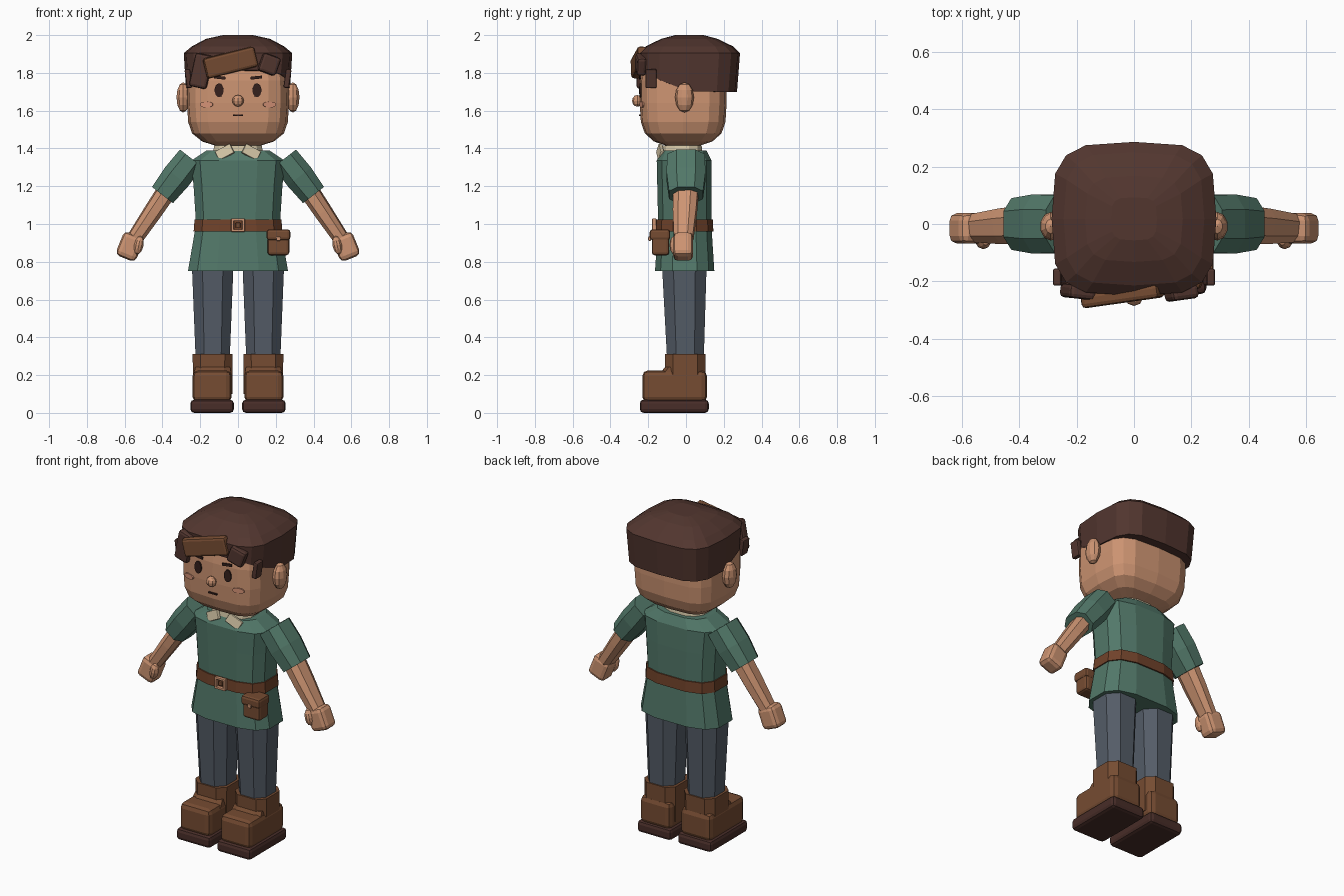
import bpy, bmesh, math
from mathutils import Matrix, Vector

default_cube = bpy.data.objects.get("Cube")
if default_cube:
    bpy.data.objects.remove(default_cube, do_unlink=True)


def material(name, red, green, blue):
    linear = [((c / 255 + 0.055) / 1.055) ** 2.4 for c in (red, green, blue)] + [1]
    mat = bpy.data.materials.new(name)
    mat.use_nodes = True
    mat.diffuse_color = linear
    mat.node_tree.nodes["Principled BSDF"].inputs["Base Color"].default_value = linear
    return mat


skin = material("skin", 205, 148, 114)
blush = material("blush", 212, 146, 118)
hair_brown = material("hair brown", 82, 54, 47)
tunic_green = material("tunic green", 82, 120, 105)
trouser_grey = material("trouser grey", 84, 92, 103)
leather = material("leather", 118, 76, 50)
belt_brown = material("belt brown", 112, 66, 42)
sole_brown = material("sole brown", 72, 45, 40)
cream = material("cream", 212, 198, 166)
dark = material("dark features", 52, 32, 28)


def finish(name, bm, mat, matrix=None, bevel=0):
    """Turn a bmesh into a named flat-shaded object."""
    if matrix:
        bm.transform(matrix)
    bmesh.ops.recalc_face_normals(bm, faces=bm.faces)
    mesh = bpy.data.meshes.new(name)
    bm.to_mesh(mesh)
    bm.free()
    mesh.materials.append(mat)
    obj = bpy.data.objects.new(name, mesh)
    bpy.context.collection.objects.link(obj)
    if bevel:
        mod = obj.modifiers.new("soft edges", "BEVEL")
        mod.width, mod.segments = bevel, 2
    return obj


def outline(sides, power, phase):
    """Unit superellipse, scaled to touch its bounding square."""
    pts = []
    for i in range(sides):
        a = math.tau * (i + phase) / sides
        pts.append([math.copysign(abs(f) ** (2 / power), f) for f in (math.cos(a), math.sin(a))])
    big = max(max(p) for p in pts)
    return [(x / big, y / big) for x, y in pts]


def loft(name, rings, mat, sides=8, power=2.5, phase=0.5, matrix=None, height=None):
    """Skin rings of (z, half width, half depth, y centre); height may bend a ring."""
    bm = bmesh.new()
    loops = []
    for k, (z, rx, ry, cy) in enumerate(rings):
        loop = []
        for x, y in outline(sides, power, phase):
            top = height(k, z, y * ry + cy) if height else z
            loop.append(bm.verts.new((x * rx, y * ry + cy, top)))
        loops.append(loop)
    for low, high in zip(loops, loops[1:]):
        for i in range(sides):
            j = (i + 1) % sides
            bm.faces.new((low[i], low[j], high[j], high[i]))
    bm.faces.new(loops[0])
    bm.faces.new(loops[-1])
    return finish(name, bm, mat, matrix)


def place(loc, rot=(0, 0, 0)):
    turn = Matrix.Identity(4)
    for angle, axis in zip(rot, "XYZ"):
        turn = Matrix.Rotation(math.radians(angle), 4, axis) @ turn
    return Matrix.Translation(loc) @ turn


def box(name, loc, size, mat, rot=(0, 0, 0), bevel=0.015):
    bm = bmesh.new()
    bmesh.ops.create_cube(bm, size=1, matrix=Matrix.Diagonal((*size, 1)))
    return finish(name, bm, mat, place(loc, rot), bevel)


def ball(name, loc, size, mat, rot=(0, 0, 0), u=10, v=6):
    bm = bmesh.new()
    bmesh.ops.create_uvsphere(bm, u_segments=u, v_segments=v, radius=0.5,
                              matrix=Matrix.Diagonal((*size, 1)))
    return finish(name, bm, mat, place(loc, rot))


def plate(name, loc, width, height, mat, turn=0):
    """Thin oval facing forward."""
    bm = bmesh.new()
    bmesh.ops.create_cone(bm, cap_ends=True, segments=14, radius1=0.5, radius2=0.5, depth=0.009)
    bm.transform(Matrix.Diagonal((width, height, 1, 1)))
    return finish(name, bm, mat, place(loc, (90, 0, turn)))


def limb(name, start, end, radii, mat):
    """Tapered tube between two points."""
    a, b = Vector(start), Vector(end)
    aim = Vector((0, 0, 1)).rotation_difference(b - a).to_matrix().to_4x4()
    last = len(radii) - 1
    rings = [((b - a).length * k / last, rx, ry, 0) for k, (rx, ry) in enumerate(radii)]
    return loft(name, rings, mat, matrix=Matrix.Translation(a) @ aim)


# Tunic, belt and collar
loft("tunic", [(0.75, 0.265, 0.157, -0.007), (0.97, 0.227, 0.143, -0.007),
               (1.03, 0.224, 0.141, -0.007), (1.2, 0.235, 0.144, -0.008),
               (1.335, 0.248, 0.145, -0.01), (1.39, 0.165, 0.118, -0.01)],
     tunic_green, sides=12, power=3)
loft("belt", [(0.96, 0.235, 0.152, -0.007), (1.025, 0.23, 0.149, -0.007)],
     belt_brown, sides=12, power=3)
loft("neck", [(1.35, 0.1, 0.085, -0.015), (1.46, 0.1, 0.085, -0.015)], skin, sides=12)
loft("collar", [(1.37, 0.135, 0.11, -0.022), (1.415, 0.125, 0.105, -0.022)], cream, sides=12)
for name, s in (("left", 1), ("right", -1)):
    box(name + "_collar_flap", (0.07 * s, -0.137, 1.38), (0.09, 0.02, 0.055), cream,
        (-12, 28 * s, 8 * s), 0.004)

# Buckle as a raised frame
for s in (-1, 1):
    box("buckle_side", (0.029 * s, -0.168, 0.994), (0.014, 0.022, 0.072), skin, bevel=0.004)
    box("buckle_bar", (0, -0.168, 0.994 + 0.029 * s), (0.072, 0.022, 0.014), skin, bevel=0.004)
box("buckle_centre", (0, -0.164, 0.994), (0.026, 0.018, 0.026), leather, bevel=0.004)

# Belt pouch
box("pouch", (0.214, -0.135, 0.892), (0.115, 0.092, 0.115), leather)
box("pouch_lid", (0.214, -0.138, 0.943), (0.126, 0.108, 0.058), leather)
box("pouch_clasp", (0.214, -0.193, 0.922), (0.022, 0.014, 0.022), skin, bevel=0.004)

# Head with tapered jaw
loft("head", [(1.415, 0.12, 0.09, -0.015), (1.437, 0.19, 0.155, -0.015),
              (1.48, 0.243, 0.203, -0.015), (1.54, 0.264, 0.224, -0.015),
              (1.64, 0.27, 0.23, -0.015), (1.76, 0.268, 0.229, -0.015),
              (1.88, 0.25, 0.21, -0.015)], skin, sides=16, power=3.8, phase=0)


# Hair cap whose rim rises toward the forehead
def rim(k, z, y):
    return z if k > 1 else 1.7 + 0.12 * max(0, (0.03 - y) / 0.28) ** 1.3


loft("hair", [(1.7, 0.2, 0.18, 0.012), (1.7, 0.275, 0.258, 0.012), (1.905, 0.287, 0.268, 0.018),
              (1.94, 0.245, 0.232, 0.018), (1.98, 0.17, 0.15, 0.018), (2.0, 0.08, 0.075, 0.018)],
     hair_brown, sides=16, power=3.6, phase=0, height=rim)
box("fringe_centre", (-0.04, -0.25, 1.855), (0.28, 0.05, 0.11), leather, (0, -14, 8))
box("fringe_right", (-0.195, -0.235, 1.81), (0.095, 0.05, 0.18), hair_brown, (0, 12, -6))
box("fringe_left", (0.165, -0.24, 1.845), (0.1, 0.05, 0.1), hair_brown, (0, 20, 8))
for s in (-1, 1):
    box("temple_lock", (0.262 * s, -0.185, 1.77), (0.03, 0.06, 0.1), hair_brown, (0, 8 * s, 0), 0.008)

# Face
ball("nose", (0, -0.258, 1.652), (0.062, 0.055, 0.062), skin, u=8, v=6)
box("mouth", (0, -0.244, 1.575), (0.055, 0.009, 0.009), dark, bevel=0)
for name, s in (("left", 1), ("right", -1)):
    plate(name + "_eye", (0.1 * s, -0.242, 1.708), 0.047, 0.074, dark, 3 * s)
    box(name + "_eyebrow", (0.097 * s, -0.244, 1.775), (0.06, 0.009, 0.015), dark, (0, -6 * s, 3 * s), 0)
    plate(name + "_cheek", (0.167 * s, -0.234, 1.632), 0.072, 0.032, blush, 14 * s)
    ball(name + "_ear", (0.29 * s, -0.008, 1.67), (0.075, 0.1, 0.16), skin)

# Arms and legs
for name, s in (("left", 1), ("right", -1)):
    limb(name + "_sleeve", (0.248 * s, 0, 1.348), (0.4 * s, 0, 1.153),
         [(0.075, 0.1), (0.079, 0.103), (0.07, 0.09)], tunic_green)
    limb(name + "_forearm", (0.36 * s, 0, 1.2), (0.545 * s, -0.012, 0.925),
         [(0.05, 0.067), (0.046, 0.062), (0.04, 0.05)], skin)
    box(name + "_hand", (0.573 * s, -0.015, 0.88), (0.115, 0.105, 0.135), skin, (0, -22 * s, 0), 0.026)
    ball(name + "_thumb", (0.525 * s, -0.06, 0.888), (0.052, 0.055, 0.1), skin, (0, -12 * s, 0))
    side = Matrix.Translation((0.134 * s, 0, 0))
    loft(name + "_trouser_leg", [(0.28, 0.09, 0.097, -0.003), (0.78, 0.11, 0.118, -0.009)],
         trouser_grey, matrix=side)
    loft(name + "_boot_shaft", [(0.1, 0.104, 0.105, -0.004), (0.313, 0.106, 0.107, -0.004)],
         leather, power=3.5, matrix=side)
    box(name + "_boot_foot", (0.137 * s, -0.06, 0.14), (0.207, 0.342, 0.17), leather, bevel=0.03)
    loft(name + "_boot_instep", [(0.2, 0.1, 0.08, -0.07), (0.242, 0.092, 0.05, -0.06)],
         leather, power=4, matrix=side)
    box(name + "_boot_sole", (0.137 * s, -0.062, 0.035), (0.23, 0.365, 0.07), sole_brown, bevel=0.02)
